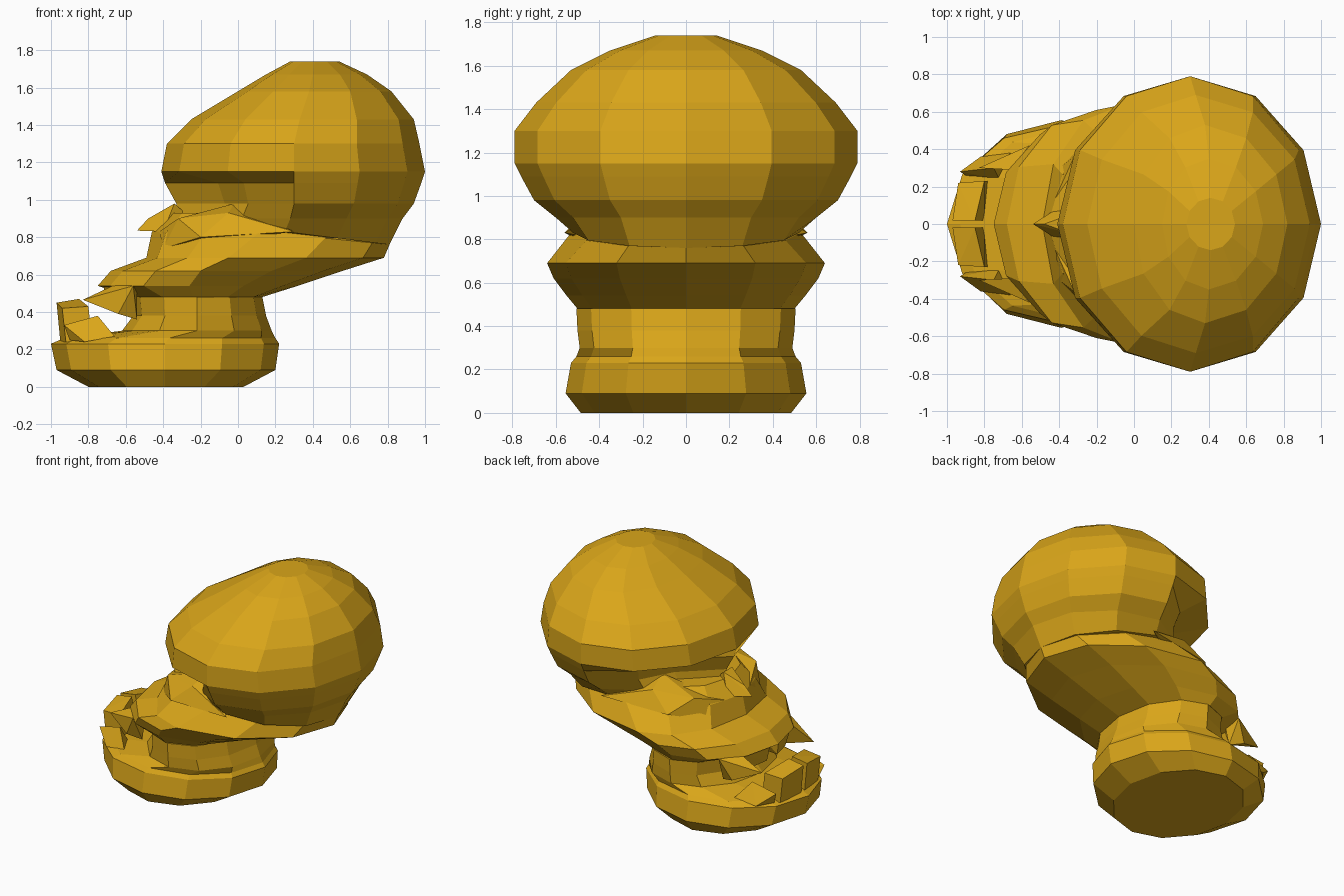
import bpy, bmesh, math

gold = bpy.data.materials.new("gold")
gold.diffuse_color = (0.70, 0.38, 0.01, 1)
N = 12


def finish(name, bm):
    bmesh.ops.recalc_face_normals(bm, faces=bm.faces)
    me = bpy.data.meshes.new(name)
    bm.to_mesh(me)
    bm.free()
    me.materials.append(gold)
    ob = bpy.data.objects.new(name, me)
    bpy.context.collection.objects.link(ob)
    return ob


# Ring: z, front x, widest x, back x, half width, [back drop, inner scale, outer scale of sockets]
def loft(name, rings):
    bm = bmesh.new()
    loops = []
    for z, front, mid, back, half, *extra in rings:
        drop, inner, outer = extra or (0, 1, 1)
        loop = []
        for i in range(N):
            a = 2 * math.pi * i / N
            c, s = math.cos(a), math.sin(a)
            k = inner if i in (5, 7) else outer if i in (4, 8) else 1
            x = mid + k * c * ((back - mid) if c > 0 else (mid - front))
            loop.append(bm.verts.new((x, k * s * half, z - drop * max(c, 0))))
        loops.append(loop)
    for lo, hi in zip(loops, loops[1:]):
        for i in range(N):
            j = (i + 1) % N
            bm.faces.new((lo[i], lo[j], hi[j], hi[i]))
    bm.faces.new(loops[0][::-1])
    bm.faces.new(loops[-1])
    return finish(name, bm)


# Convex chunk from corner points, optionally mirrored across y
def chunk(name, pts, mirror=True):
    for side in ((1, -1) if mirror else (1,)):
        bm = bmesh.new()
        for x, y, z in pts:
            bm.verts.new((x, y * side, z))
        r = bmesh.ops.convex_hull(bm, input=bm.verts)
        bmesh.ops.dissolve_limit(bm, angle_limit=0.03, verts=bm.verts, edges=bm.edges)
        finish(name, bm)


# Cranium with recessed eye sockets under the brow
loft("cranium", [
    (0.83, -0.28, 0.25, 0.81, 0.52, 0.07, 0.8, 0.92),
    (0.90, -0.32, 0.28, 0.88, 0.60, 0.0, 0.74, 0.86),
    (0.98, -0.33, 0.30, 0.94, 0.70, 0.0, 0.68, 0.78),
    (1.09, -0.39, 0.30, 0.98, 0.76, 0.0, 0.68, 0.78),
    (1.15, -0.41, 0.30, 1.00, 0.79),
    (1.30, -0.38, 0.30, 0.97, 0.79),
    (1.43, -0.25, 0.33, 0.94, 0.69),
    (1.58, 0.00, 0.38, 0.82, 0.53),
    (1.67, 0.15, 0.40, 0.69, 0.35),
    (1.74, 0.28, 0.41, 0.54, 0.14)])

# Cheeks and upper jaw, leaning forward
loft("upper_jaw", [
    (0.48, -0.57, -0.24, 0.13, 0.50),
    (0.54, -0.75, -0.26, 0.32, 0.55),
    (0.62, -0.68, -0.20, 0.56, 0.61),
    (0.69, -0.49, -0.05, 0.78, 0.64),
    (0.83, -0.46, 0.12, 0.81, 0.53, 0.07, 1, 1),
    (0.93, -0.36, 0.12, 0.62, 0.42)])

# Lower jaw and the back wall of the mouth
loft("lower_jaw", [
    (0.00, -0.80, -0.39, 0.03, 0.485),
    (0.09, -0.97, -0.39, 0.20, 0.555),
    (0.23, -1.00, -0.39, 0.22, 0.53),
    (0.26, -0.93, -0.37, 0.20, 0.505),
    (0.30, -0.62, -0.22, 0.18, 0.49),
    (0.38, -0.56, -0.22, 0.15, 0.50),
    (0.48, -0.57, -0.22, 0.13, 0.505)])

# Nose
chunk("nose", [(-0.34, 0.05, 0.98), (-0.34, -0.05, 0.98), (-0.48, 0.0, 0.90), (-0.54, 0.0, 0.835),
               (-0.40, 0.09, 0.83), (-0.40, -0.09, 0.83), (-0.25, 0.0, 0.9)], False)

# Cheekbones closing the lower rim of the sockets
chunk("cheekbone", [(-0.42, 0.14, 0.83), (-0.32, 0.36, 0.90), (-0.05, 0.46, 0.93), (-0.20, 0.50, 0.80),
                    (-0.40, 0.30, 0.74), (0.05, 0.40, 0.80), (0.30, 0.56, 0.83), (-0.02, 0.30, 0.98)])

# Lower front teeth
chunk("lower_tooth", [(-0.95, 0.02, 0.24), (-0.80, 0.02, 0.24), (-0.92, 0.22, 0.24), (-0.78, 0.23, 0.24),
                      (-0.97, 0.02, 0.45), (-0.85, 0.02, 0.47), (-0.94, 0.22, 0.42), (-0.80, 0.23, 0.43)])

# Lower side fangs
chunk("lower_fang", [(-0.93, 0.28, 0.33), (-0.90, 0.26, 0.25), (-0.75, 0.30, 0.38),
                     (-0.66, 0.38, 0.27), (-0.72, 0.24, 0.26), (-0.82, 0.36, 0.24)])

# Upper teeth under the lip
chunk("upper_tooth", [(-0.72, 0.05, 0.545), (-0.58, 0.05, 0.53), (-0.66, 0.28, 0.545), (-0.54, 0.28, 0.53),
                      (-0.70, 0.06, 0.43), (-0.64, 0.24, 0.41), (-0.56, 0.12, 0.40)])
chunk("upper_fang", [(-0.66, 0.29, 0.545), (-0.54, 0.30, 0.53), (-0.56, 0.42, 0.54), (-0.83, 0.30, 0.465),
                     (-0.64, 0.38, 0.39), (-0.54, 0.34, 0.36)])
